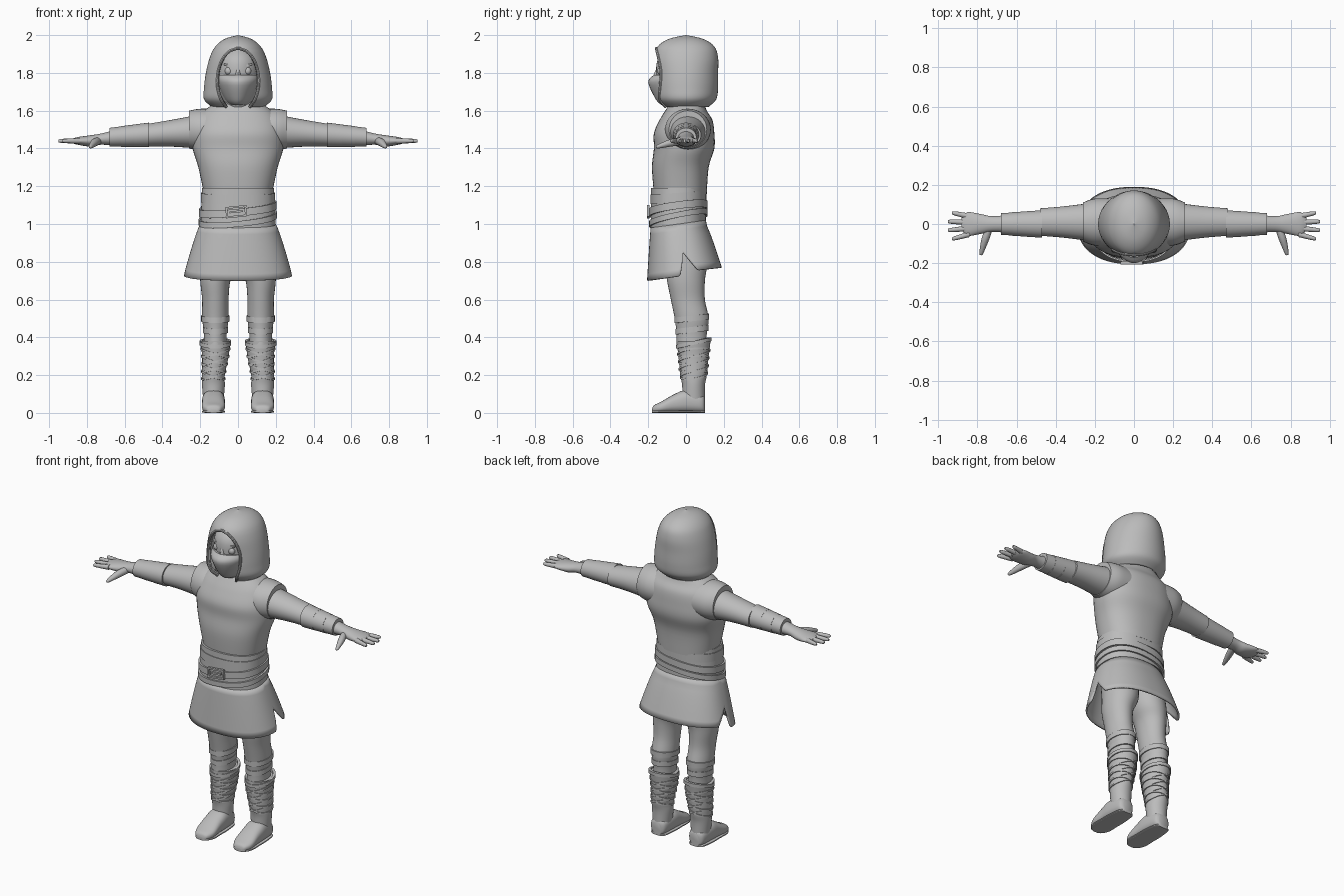
import bpy, bmesh, math
from math import sin, cos, pi, sqrt
from mathutils import Vector, Matrix

old = bpy.data.objects.get("Cube")
if old:
    bpy.data.objects.remove(old, do_unlink=True)

GREY = (.5, .5, .5, 1)
grey = bpy.data.materials.new("plain grey")
grey.use_nodes = True
grey.diffuse_color = GREY
grey.node_tree.nodes["Principled BSDF"].inputs["Base Color"].default_value = GREY


def finish(name, bm, mirror=False, thickness=0, angle=40):
    """Turn a bmesh into a smooth-shaded object, optionally thickened and mirrored."""
    bmesh.ops.recalc_face_normals(bm, faces=bm.faces)
    mesh = bpy.data.meshes.new(name)
    bm.to_mesh(mesh)
    bm.free()
    mesh.materials.append(grey)
    part = bpy.data.objects.new(name, mesh)
    bpy.context.collection.objects.link(part)
    bpy.ops.object.select_all(action='DESELECT')
    part.select_set(True)
    bpy.context.view_layer.objects.active = part
    bpy.ops.object.shade_smooth_by_angle(angle=math.radians(angle))
    if thickness:
        solid = part.modifiers.new("Thickness", 'SOLIDIFY')
        solid.thickness, solid.offset = thickness, -1
    if mirror:
        part.modifiers.new("Mirror", 'MIRROR').use_mirror_merge = False


def spline(columns, steps=5):
    """Smooth columns of section values with a Catmull-Rom curve; single values repeat."""
    count = max(len(c) for c in columns if isinstance(c, tuple))
    rows = [Vector(r) for r in zip(*(c if isinstance(c, tuple) else (c,) * count for c in columns))]
    smooth = []
    for i in range(count - 1):
        before, start, end, after = (rows[max(0, min(count - 1, i + k))] for k in (-1, 0, 1, 2))
        for step in range(steps):
            t = step / steps
            cubic = 3 * (start - end) + after - before
            square = 2 * before - 5 * start + 4 * end - after
            smooth.append(start + t / 2 * (end - before + t * (square + t * cubic)))
    return smooth + [rows[-1]]


def outline(count, power):
    """Unit superellipse points."""
    def bend(value):
        return math.copysign(abs(value) ** (2 / power), value)
    return [(bend(cos(2 * pi * i / count)), bend(sin(2 * pi * i / count))) for i in range(count)]


def skin(bm, rings, closed=True):
    rings = [[bm.verts.new(point) for point in ring] for ring in rings]
    for low, high in zip(rings, rings[1:]):
        for i in range(len(low) if closed else len(low) - 1):
            j = (i + 1) % len(low)
            bm.faces.new((low[i], low[j], high[j], high[i]))
    return rings


def loft(name, axis, wide, deep=None, x=0, y=0, z=0, mirror=True, sides=32, power=2):
    """Skin elliptical sections strung along one axis; returns the smoothed sections."""
    deep = wide if deep is None else deep
    along, across, up = {'x': (x, y, z), 'y': (y, x, z), 'z': (z, x, y)}[axis]
    place = {'x': lambda t, u, v: (t, u, v), 'y': lambda t, u, v: (u, t, v),
             'z': lambda t, u, v: (u, v, t)}[axis]
    rows = spline((along, across, up, wide, deep))
    bm = bmesh.new()
    rings = skin(bm, [[place(t, u + max(ru, .001) * c, v + max(rv, .001) * s)
                       for c, s in outline(sides, power)] for t, u, v, ru, rv in rows])
    bm.faces.new(rings[0])
    bm.faces.new(rings[-1])
    finish(name, bm, mirror)
    return rows


def band(name, rows, z, height, side_tilt=0, back_tilt=0, out=.005, mirror=True, power=2):
    """Closed strap hugging an upright loft, tilted sideways and front to back."""
    bm = bmesh.new()
    rings = []
    for edge, offset in ((-.5, -.01), (-.5, out), (.5, out), (.5, -.01)):
        ring = []
        for c, s in outline(48, power):
            level = z + side_tilt * c + back_tilt * s
            row = min(rows, key=lambda r: abs(r[0] - level))
            ring.append((row[1] + (row[3] + offset) * c, row[2] + (row[4] + offset) * s,
                         level + edge * height))
        rings.append(ring)
    skin(bm, rings + rings[:1])
    bmesh.ops.remove_doubles(bm, verts=bm.verts, dist=.0001)
    finish(name, bm, mirror)


def box(name, location, size, tilt=0, mirror=False):
    bm = bmesh.new()
    turn = Matrix.Rotation(tilt, 4, 'Y')
    bmesh.ops.create_cube(bm, size=1, matrix=Matrix.Translation(location) @ turn @ Matrix.Diagonal((*size, 1)))
    finish(name, bm, mirror)


# Tunic body and cap sleeves
loft("tunic_body", 'z', z=(1.16, 1.3, 1.4, 1.48, 1.55, 1.6, 1.66), y=(-.03, -.03, -.01, -.01, 0, 0, .01),
     wide=(.18, .21, .24, .24, .22, .18, .09), deep=(.14, .15, .16, .16, .14, .11, .08),
     mirror=False, sides=48, power=2.3)
loft("cap_sleeve", 'x', x=(.1, .2, .26), y=.01, z=1.5, wide=(.12, .12, .1), deep=(.11, .11, .1))

# Arms, forearm wraps and hands
loft("sleeve", 'x', x=(.2, .36, .48), y=.01, z=(1.49, 1.48, 1.47), wide=(.1, .08, .07), deep=(.09, .07, .06))
for start, radius in ((.47, .07), (.54, .065), (.6, .06)):
    middle = 1.5 - start * .06
    loft("forearm_wrap", 'x', x=(start, start + .08), z=(middle, middle - .005),
         wide=(radius, radius - .005), deep=(radius - .005, radius - .01))
loft("hand", 'x', x=(.6, .72, .78, .85, .88), z=(1.46, 1.45, 1.44, 1.44, 1.44),
     wide=(.05, .04, .05, .06, .03), deep=(.05, .03, .03, .02, .01))
for k in range(4):
    spread, tip = .055 - .043 * k, .96 - .02 * abs(k - 1.5)
    loft("finger", 'x', x=(.84, tip - .01, tip), y=(spread * .7, spread, spread), z=1.44,
         wide=(.015, .01, 0), sides=12)
loft("thumb", 'y', y=(-.02, -.08, -.15, -.16), x=(.74, .76, .78, .78), z=(1.44, 1.43, 1.41, 1.41),
     wide=(.02, .02, .01, 0), sides=16)

# Waist sash, belts and buckle
sash = loft("sash", 'z', z=(.98, 1.19), y=-.04, wide=(.2, .19), deep=.145, mirror=False, sides=48, power=2.3)
for name, level, height, lean, rise, out in (("sash_fold", 1.14, .05, 0, .01, .004), ("belt", 1.08, .04, .02, .02, .01),
                                             ("lower_belt", 1.03, .03, .02, .03, .01)):
    band(name, sash, level, height, lean, rise, out, mirror=False, power=2.3)
buckle = Vector((-.01, -.2, 1.065))
for side in (-1, 1):
    box("buckle_post", buckle + side * Vector((.05, 0, .005)), (.01, .015, .055), -.1)
    box("buckle_bar", buckle + side * Vector((0, 0, .025)), (.11, .015, .01), -.1)
box("buckle_pin", buckle, (.07, .015, .01), -.1)

# Skirt with a slit at each side
bm = bmesh.new()
grid = []
for row in range(9):
    ring = []
    for c, s in outline(128, 2.3):
        front = s < 0
        slit = max(0, 1 - abs(s) / (.15 if front else .35))
        hem = (.73 + .03 * s if front else .75 + .02 * s) + .1 * slit
        top = 1 + .02 * s
        z = top + (hem - top) * row / 8
        flare = max(0, (1 - z) / .28) ** .85
        ring.append(((.2 + .09 * flare) * c, .04 * (flare - 1) + (.145 + .06 * flare) * s, z))
    grid.append(ring)
skin(bm, grid)
finish("skirt", bm, thickness=.01)

# Legs and knee wraps
leg = loft("leg", 'z', z=(.98, .8, .7, .6, .5, .42, .34), x=(.09, .1) + (.12,) * 5,
           y=(-.03, 0, 0, .01, .03, .03, .03), wide=(.1, .1, .08, .07, .07, .06, .06),
           deep=(.11, .11, .1, .09, .09, .08, .08))
for level in (.5, .44):
    band("knee_wrap", leg, level, .03, back_tilt=.01)

# Boots with crossed laces
boot = loft("boot_shaft", 'z', z=(.38, .3, .2, .14, .03), x=(.12, .12, .13, .13, .13), y=.04,
            wide=(.08, .07, .06, .06, .05), deep=(.09, .08, .07, .06, .06))
band("boot_rim", boot, .37, .02, back_tilt=.02)
for k in range(4):
    for lean in (.02, -.02):
        band("boot_lace", boot, .32 - .04 * k, .01, lean, .01)
arch = (.04, .05, .06, .05, .03, .02, .01)
for name, height, power in (("foot", arch, 2.5), ("sole", .007, 4)):
    loft(name, 'y', y=(.1, .08, 0, -.06, -.13, -.17, -.18), x=.13, z=height,
         wide=(.03, .05, .06, .06, .06, .04, .02), deep=height, power=power)

# Hood shell, open in front of the face
bm = bmesh.new()
rings, rim = [], []
for z, wide, deep in spline(((1.62, 1.66, 1.72, 1.8, 1.88, 1.94, 1.98, 2), (.14, .18, .18, .17, .15, .12, .07, 0),
                             (.12, .16, .17, .17, .17, .15, .09, 0))):
    wide, deep = max(wide, .001), max(deep, .001)
    gap = .11 * sqrt(max(0, 1 - ((z - 1.76) / .17) ** 2))
    start = math.asin(min(.9, gap / wide))
    angles = [start + 2 * (pi - start) * i / 56 for i in range(57)]
    rings.append([Vector((wide * sin(a), -deep * cos(a), z)) for a in angles])
    if gap:
        rim.append(rings[-1][0])
skin(bm, rings, closed=False)
bmesh.ops.remove_doubles(bm, verts=bm.verts, dist=.001)
finish("hood", bm, thickness=.015, angle=60)

# Rolled trim around the face opening
bm = bmesh.new()
path = rim + [Vector((-p.x, p.y, p.z)) for p in reversed(rim)]
rings = []
for i, point in enumerate(path):
    ahead = (path[min(i + 1, len(path) - 1)] - path[max(i - 1, 0)]).normalized()
    u = ahead.cross(Vector((0, 1, 0))).normalized()
    v = ahead.cross(u)
    rings.append([point + .008 * (u * c + v * s) for c, s in outline(8, 2)])
skin(bm, rings)
finish("hood_trim", bm)

# Face, mask, eyes and brows
loft("head", 'z', z=(1.62, 1.73, 1.87, 1.95), y=-.01, wide=(.07, .11, .11, .03), deep=(.09, .14, .14, .05), mirror=False)
loft("mask", 'z', z=(1.63, 1.66, 1.75, 1.79), y=-.06, wide=(.04, .07, .11, .11), deep=(.07, .1, .14, .11),
     mirror=False, power=1.85)
loft("nose_bridge", 'z', z=(1.77, 1.84), y=-.14, wide=(.02, .01), deep=(.04, .01), mirror=False, sides=12)
loft("eye", 'y', y=(-.15, -.14, -.12), x=.05, z=1.81, wide=(.01, .02, .02), sides=16)
box("brow", (.05, -.135, 1.84), (.05, .02, .01), -.2, mirror=True)
